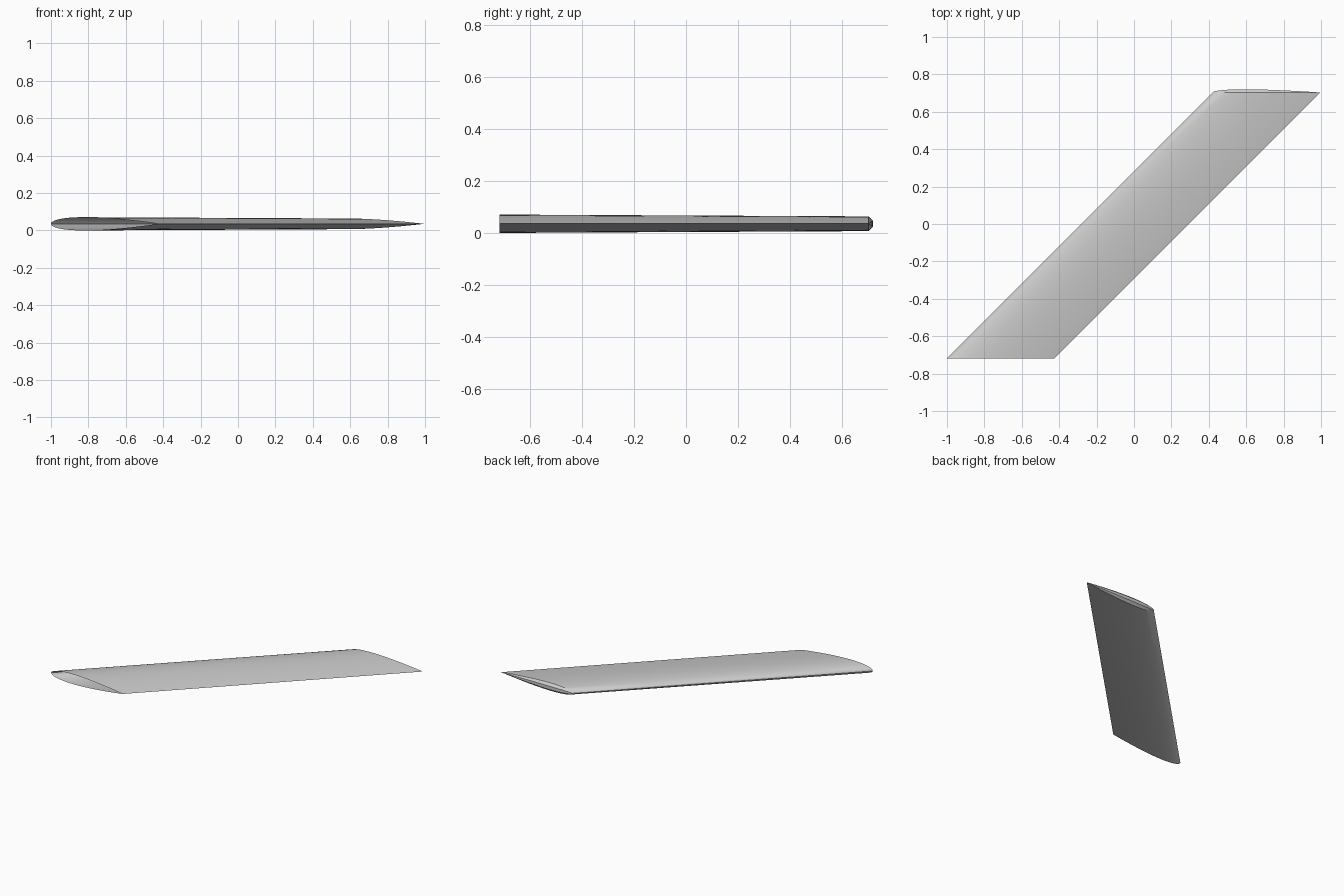
import bpy, bmesh, math

# Remove the default cube only
cube = bpy.data.objects.get("Cube")
if cube:
    bpy.data.objects.remove(cube, do_unlink=True)

CHORD = 0.575
MID_Z = 0.0355
STEPS = 18          # points along the chord on each side
SPANS = 4           # spanwise panels
ROOT = (-1.0, -0.718, 0.0355)   # leading edge x, y, half thickness
TIP = (0.42, 0.703, 0.0285)


def half_thickness(c):
    """Symmetric airfoil, scaled so its greatest half thickness is 1."""
    t = 0.2969 * math.sqrt(c) - 0.126 * c - 0.3516 * c**2 + 0.2843 * c**3 - 0.1036 * c**4
    return max(t, 0.0) * 10


# Chord stations, closer together at the leading and trailing edges
stations = [(1 - math.cos(math.pi * i / STEPS)) / 2 for i in range(STEPS + 1)]


def row(bm, f, side, bulge=0.0):
    """One chordwise row of points at span fraction f."""
    x, y, h = (a + (b - a) * f for a, b in zip(ROOT, TIP))
    return [bm.verts.new((x + c * CHORD,
                          y + bulge * h * half_thickness(c),
                          MID_Z + side * h * half_thickness(c)))
            for c in stations]


def bridge(bm, a, b):
    for i in range(STEPS):
        bm.faces.new((a[i], a[i + 1], b[i + 1], b[i]))


bm = bmesh.new()
# Upper skin from root to tip, rounded tip cap, lower skin back to the root
rows = [row(bm, i / SPANS, 1) for i in range(SPANS + 1)]
rows += [row(bm, 1, s, 0.6) for s in (0.42, -0.42)]
rows += [row(bm, 1 - i / SPANS, -1) for i in range(SPANS + 1)]
for a, b in zip(rows, rows[1:]):
    bridge(bm, a, b)
# Weld the shared leading and trailing edges; the root stays open
bmesh.ops.remove_doubles(bm, verts=bm.verts[:], dist=0.00005)
bmesh.ops.recalc_face_normals(bm, faces=bm.faces[:])
bm.faces.ensure_lookup_table()
top = max(bm.faces, key=lambda f: f.calc_area() * abs(f.normal.z))
if (top.normal.z > 0) != (top.calc_center_median().z > MID_Z):
    bmesh.ops.reverse_faces(bm, faces=bm.faces[:])

mesh = bpy.data.meshes.new("swept_wing")
bm.to_mesh(mesh)
bm.free()
wing = bpy.data.objects.new("swept_wing", mesh)
bpy.context.collection.objects.link(wing)

# Plain grey skin
grey = bpy.data.materials.new("light_grey")
grey.use_nodes = True
colour = (0.6, 0.6, 0.6, 1)
grey.diffuse_color = colour
grey.node_tree.nodes["Principled BSDF"].inputs["Base Color"].default_value = colour
mesh.materials.append(grey)

bpy.ops.object.select_all(action="DESELECT")
wing.select_set(True)
bpy.context.view_layer.objects.active = wing
bpy.ops.object.shade_smooth_by_angle(angle=math.radians(30))
